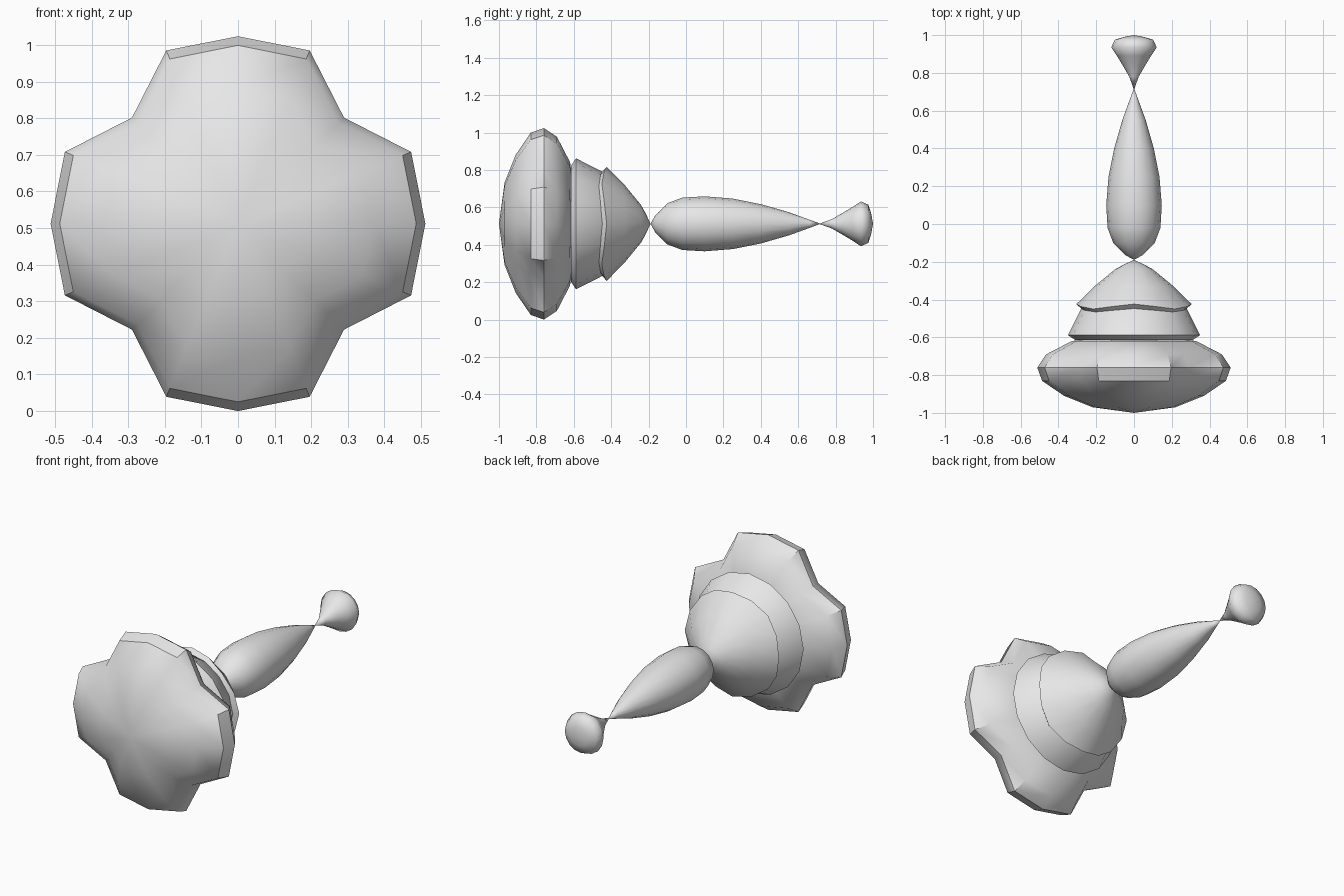
import bpy, bmesh, math

if "Cube" in bpy.data.objects:
    bpy.data.objects.remove(bpy.data.objects["Cube"])

CZ = 0.512   # height of the long axis
SEG = 16

grey = bpy.data.materials.new("light_grey")
grey.diffuse_color = (0.8, 0.8, 0.8, 1)
grey.use_nodes = True
grey.node_tree.nodes["Principled BSDF"].inputs["Base Color"].default_value = grey.diffuse_color


def lathe(name, profile, shape=None, angle=35):
    """Revolve (y, radius) points about the y axis; shape(i, k, y, r) may adjust a point."""
    bm = bmesh.new()
    rings = []
    for k, (y, r) in enumerate(profile):
        if r == 0:
            rings.append([bm.verts.new((0, y, CZ))])
            continue
        ring = []
        for i in range(SEG):
            a = 2 * math.pi * i / SEG
            yy, rr = shape(i, k, y, r) if shape else (y, r)
            ring.append(bm.verts.new((rr * math.sin(a), yy, CZ + rr * math.cos(a))))
        rings.append(ring)
    for p, q in zip(rings, rings[1:]):
        for i in range(SEG):
            j = (i + 1) % SEG
            corners = [p[i % len(p)], p[j % len(p)], q[j % len(q)], q[i % len(q)]]
            bm.faces.new(list(dict.fromkeys(corners)))
    bmesh.ops.recalc_face_normals(bm, faces=bm.faces)
    me = bpy.data.meshes.new(name)
    bm.to_mesh(me)
    bm.free()
    me.materials.append(grey)
    ob = bpy.data.objects.new(name, me)
    bpy.context.collection.objects.link(ob)
    bpy.ops.object.select_all(action='DESELECT')
    ob.select_set(True)
    bpy.context.view_layer.objects.active = ob
    bpy.ops.object.shade_smooth_by_angle(angle=math.radians(angle))
    return ob


# four-lobed head: every fourth rib is pulled in to a notch
def lobes(i, k, y, r):
    return (y, r * 0.8) if i % 4 == 2 else (y, r)


lathe("lobed_head", [(-1, 0), (-0.97, 0.22), (-0.91, 0.37), (-0.83, 0.487),
                     (-0.76, 0.512), (-0.69, 0.465), (-0.62, 0.33), (-0.61, 0.26),
                     (-0.61, 0)], lobes)

# middle collar
lathe("collar", [(-0.61, 0), (-0.615, 0.31), (-0.588, 0.35), (-0.44, 0.275),
                 (-0.40, 0.22), (-0.40, 0)])


# back cone with a wavy rim
def wavy(i, k, y, r):
    if k in (0, 1, 2):
        w = 0.013 * math.cos(math.pi * i / 2)
        return y + w, r
    return y, r


lathe("back_cone", [(-0.445, 0.22), (-0.46, 0.28), (-0.437, 0.305), (-0.33, 0.21),
                    (-0.24, 0.10), (-0.215, 0.055), (-0.19, 0)], wavy)

# teardrop handle
lathe("handle", [(-0.19, 0), (-0.165, 0.045), (-0.10, 0.11), (-0.02, 0.14), (0.10, 0.147),
                 (0.25, 0.135), (0.40, 0.105), (0.55, 0.062), (0.66, 0.022), (0.72, 0)], angle=60)

# flared end knob
lathe("end_knob", [(0.71, 0), (0.78, 0.025), (0.84, 0.06), (0.89, 0.09), (0.935, 0.12),
                   (0.975, 0.102), (0.99, 0.055), (1.0, 0)], angle=60)
